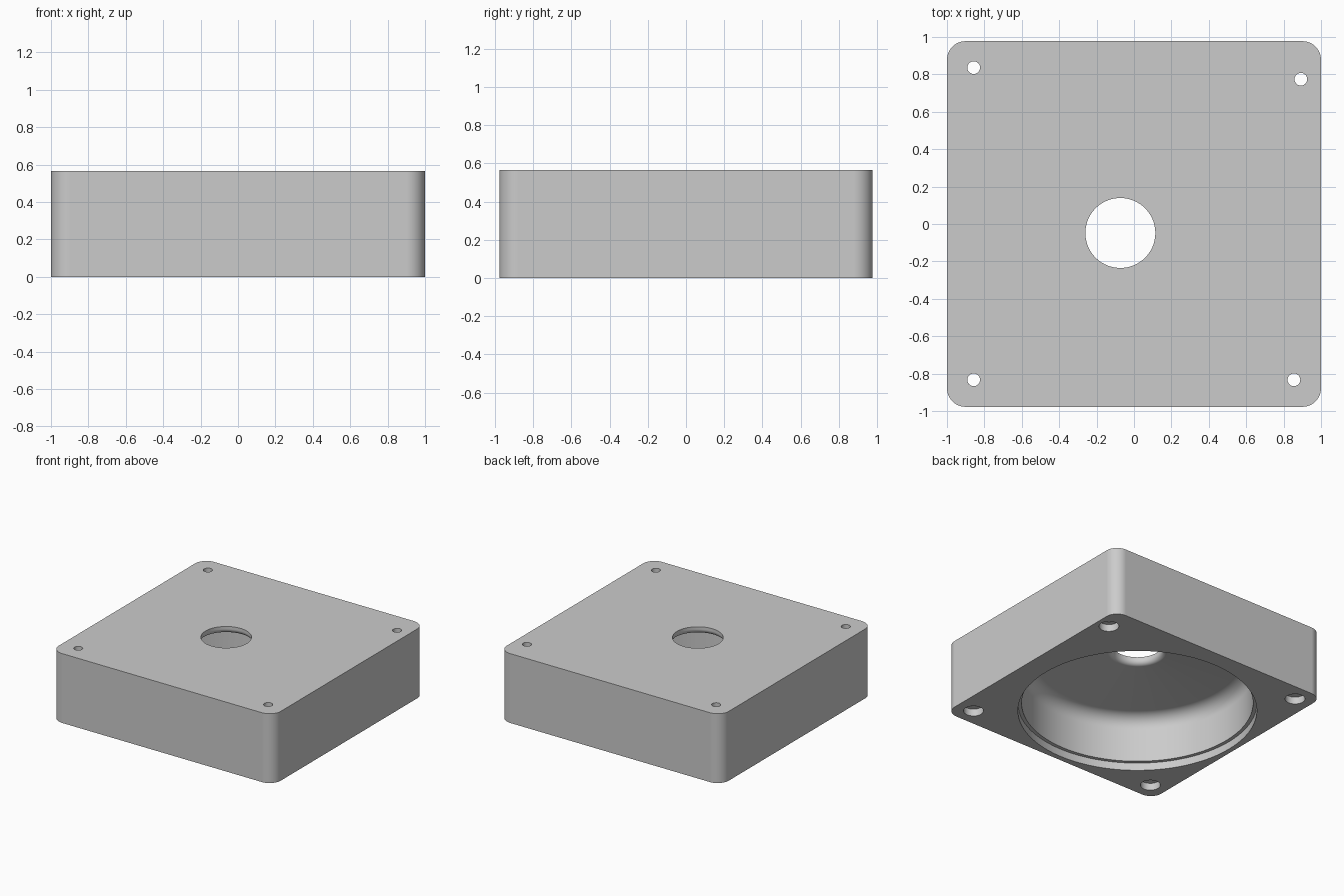
import bpy, bmesh
from math import sin, cos, pi, radians, tan
from mathutils import Vector

old = bpy.data.objects.get("Cube")
if old:
    bpy.data.objects.remove(old, do_unlink=True)

WIDTH, DEPTH, HEIGHT, CORNER = 2.0, 1.955, 0.565, 0.1
BORE = (-0.073, -0.048)
SCREWS = [(-0.857, 0.836), (0.892, 0.774), (-0.857, -0.833), (0.855, -0.833)]

grey = bpy.data.materials.new("plain grey")
grey.use_nodes = True
colour = (0.6, 0.6, 0.6, 1)
grey.diffuse_color = colour
grey.node_tree.nodes["Principled BSDF"].inputs["Base Color"].default_value = colour


def add_object(name, bm):
    bmesh.ops.recalc_face_normals(bm, faces=bm.faces)
    mesh = bpy.data.meshes.new(name)
    bm.to_mesh(mesh)
    bm.free()
    mesh.materials.append(grey)
    obj = bpy.data.objects.new(name, mesh)
    bpy.context.collection.objects.link(obj)
    return obj


def arc(cx, cz, radius, start, end, steps=10):
    angles = [radians(start + (end - start) * i / steps) for i in range(steps + 1)]
    return [(cx + radius * cos(a), cz + radius * sin(a)) for a in angles]


def lathe(name, profile, centre, steps):
    """Spin a radius/height profile, starting and ending on the axis."""
    bm = bmesh.new()
    verts = [bm.verts.new((r, 0, z)) for r, z in profile]
    edges = [bm.edges.new(pair) for pair in zip(verts, verts[1:])]
    bmesh.ops.spin(bm, geom=verts + edges, cent=(0, 0, 0), axis=(0, 0, 1),
                   angle=2 * pi, steps=steps, use_merge=True)
    bmesh.ops.remove_doubles(bm, verts=bm.verts, dist=1e-5)
    bmesh.ops.translate(bm, verts=bm.verts, vec=Vector((*centre, 0)))
    return add_object(name, bm)


# Block with rounded upright corners
bm = bmesh.new()
bmesh.ops.create_cube(bm, size=1)
bmesh.ops.scale(bm, verts=bm.verts, vec=(WIDTH, DEPTH, HEIGHT))
bmesh.ops.translate(bm, verts=bm.verts, vec=(0, 0, HEIGHT / 2))
uprights = [e for e in bm.edges if abs(e.verts[0].co.z - e.verts[1].co.z) > 0.1]
bmesh.ops.bevel(bm, geom=uprights, offset=CORNER, segments=12, profile=0.5,
                affect='EDGES')
housing = add_object("housing", bm)

# Domed cavity: stepped rim, filleted wall, shallow cone, flared outlet
slope, wall, fillet, step = 7, 0.858, 0.11, 0.062
outlet, lip, lip_z = 0.187, 0.04, 0.545
flare = arc(outlet + lip, lip_z, lip, 270 - slope, 180)
shoulder_r = wall - fillet + fillet * sin(radians(slope))
shoulder_z = flare[0][1] - (shoulder_r - flare[0][0]) * tan(radians(slope))
shoulder = arc(wall - fillet, shoulder_z - fillet * cos(radians(slope)),
               fillet, 0, 90 - slope, 16)
cavity = ([(0, -0.1), (0.886, -0.1), (0.886, step), (wall, step)]
          + shoulder + flare + [(outlet, 0.7), (0, 0.7)])
cutters = [lathe("cavity_cutter", cavity, BORE, 96)]

# Screw holes, counterbored from below
screw = [(0, -0.1), (0.074, -0.1), (0.074, 0.058), (0.034, 0.058), (0.034, 0.7), (0, 0.7)]
cutters += [lathe("screw_cutter", screw, spot, 32) for spot in SCREWS]

bpy.ops.object.select_all(action='DESELECT')
bpy.context.view_layer.objects.active = housing
housing.select_set(True)
for cutter in cutters:
    cutter.hide_render = True
    cut = housing.modifiers.new(cutter.name, 'BOOLEAN')
    cut.operation = 'DIFFERENCE'
    cut.solver = 'EXACT'
    cut.object = cutter
    bpy.ops.object.modifier_apply(modifier=cut.name)
    bpy.data.objects.remove(cutter, do_unlink=True)

# Smooth curves while large faces stay flat
bpy.ops.object.shade_smooth_by_angle(angle=radians(30))
weighted = housing.modifiers.new("flat_sides", 'WEIGHTED_NORMAL')
weighted.keep_sharp = True
